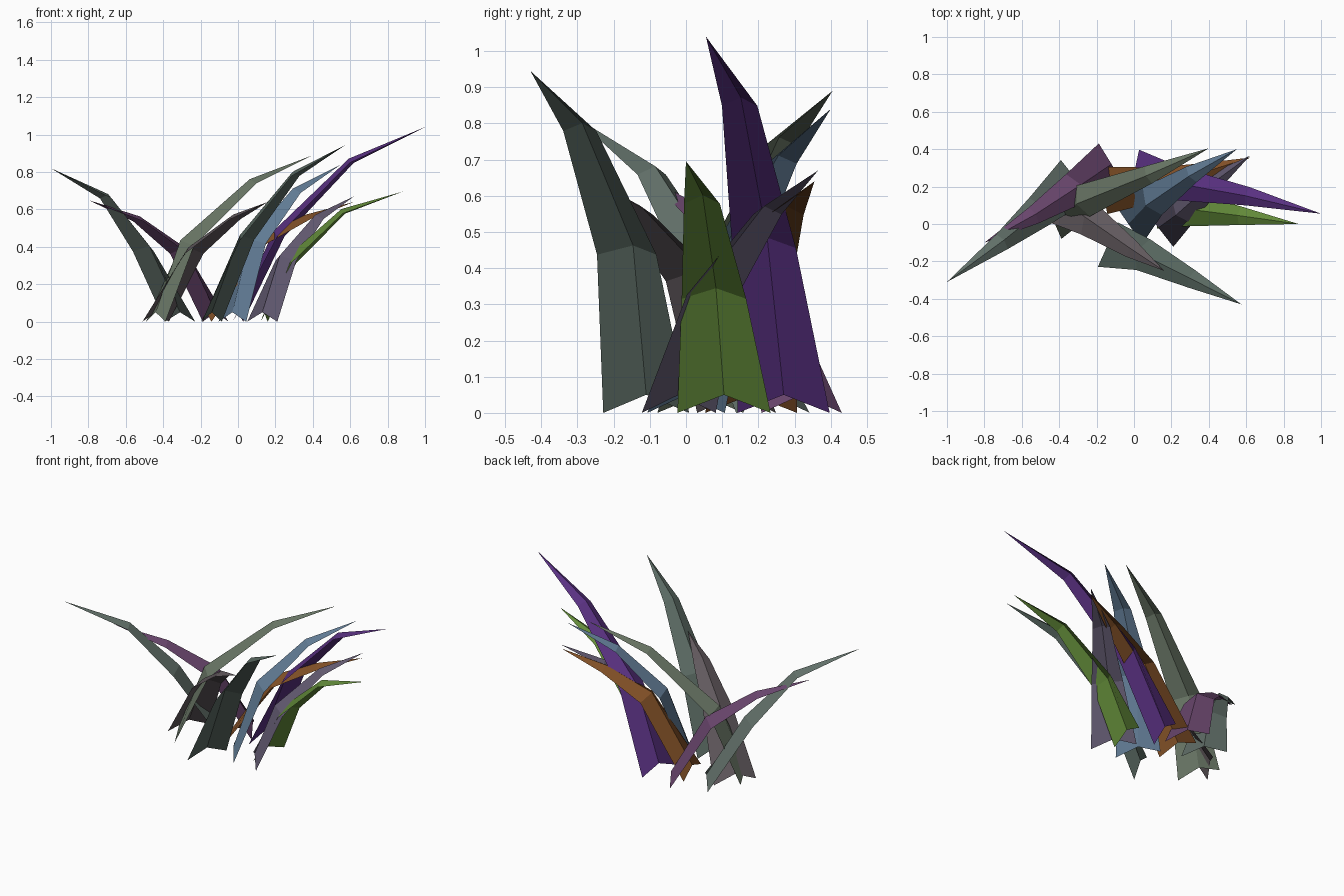
import bpy
from mathutils import Vector

# half width and ridge height of each cross-section: base, lower bend, upper bend
HALF = (0.13, 0.09, 0.05)
RIDGE = (0.05, 0.05, 0.028)


def blade(name, color, base, low, high, tip):
    """Folded grass blade: three rows of (edge, ridge, edge), closing in a point."""
    pts = [Vector((*base, 0)), Vector(low), Vector(high), Vector(tip)]
    lean = pts[3] - pts[0]
    lean.z = 0
    side = Vector((-lean.y, lean.x, 0)).normalized()
    verts, faces = [], []
    for i in range(3):
        if i == 0:
            up = Vector((0, 0, 1))     # notch in the foot points straight up
        else:
            up = (pts[i + 1] - pts[i - 1]).normalized().cross(side).normalized()
            if up.z < 0:
                up = -up
        # bends are measured at the middle of the fold, the base at its edges
        c = pts[i] - up * RIDGE[i] * (0.5 if i else 0)
        verts += [c - side * HALF[i], c + up * RIDGE[i], c + side * HALF[i]]
    verts.append(pts[3])
    for r in (0, 3):
        for k in (0, 1):
            faces.append((r + k, r + k + 1, r + k + 4, r + k + 3))
    faces += [(6, 7, 9), (7, 8, 9)]
    mesh = bpy.data.meshes.new(name)
    mesh.from_pydata(verts, [], faces)
    mat = bpy.data.materials.new(name + "_color")
    mat.diffuse_color = (*color, 1)
    mesh.materials.append(mat)
    bpy.context.collection.objects.link(bpy.data.objects.new(name, mesh))


# blades leaning left
blade("blade_left_long", (0.12, 0.16, 0.14), (-0.31, 0.24),
      (-0.49, 0.08, 0.39), (-0.70, -0.09, 0.67), (-1.0, -0.31, 0.82))
blade("blade_left_short", (0.14, 0.06, 0.15), (-0.12, 0.32),
      (-0.30, 0.20, 0.38), (-0.53, 0.05, 0.55), (-0.80, -0.10, 0.65))

# blades leaning right and forward
blade("blade_front_long", (0.10, 0.14, 0.12), (-0.14, -0.11),
      (0.03, -0.155, 0.45), (0.30, -0.29, 0.79), (0.575, -0.43, 0.945))
blade("blade_front_short", (0.12, 0.10, 0.11), (-0.44, 0.14),
      (-0.25, 0.03, 0.38), (-0.02, -0.13, 0.56), (0.16, -0.25, 0.64))

# blades leaning right
blade("blade_right_tall", (0.10, 0.03, 0.22), (0.0, 0.27),
      (0.21, 0.22, 0.47), (0.60, 0.15, 0.86), (1.0, 0.055, 1.04))
blade("blade_right_low", (0.12, 0.25, 0.04), (0.14, 0.105),
      (0.28, 0.08, 0.33), (0.56, 0.045, 0.59), (0.88, 0.0, 0.695))

# blades leaning right and back
blade("blade_back_left", (0.14, 0.18, 0.13), (-0.44, 0.04),
      (-0.29, 0.115, 0.42), (0.07, 0.26, 0.75), (0.40, 0.405, 0.89))
blade("blade_back_middle", (0.12, 0.20, 0.30), (-0.03, 0.0),
      (0.08, 0.11, 0.43), (0.30, 0.26, 0.70), (0.55, 0.40, 0.84))
blade("blade_back_orange", (0.22, 0.08, 0.02), (-0.17, 0.18),
      (0.11, 0.21, 0.43), (0.37, 0.275, 0.56), (0.62, 0.355, 0.64))
blade("blade_back_right", (0.12, 0.10, 0.16), (0.13, -0.02),
      (0.24, 0.06, 0.34), (0.42, 0.22, 0.56), (0.62, 0.365, 0.67))
